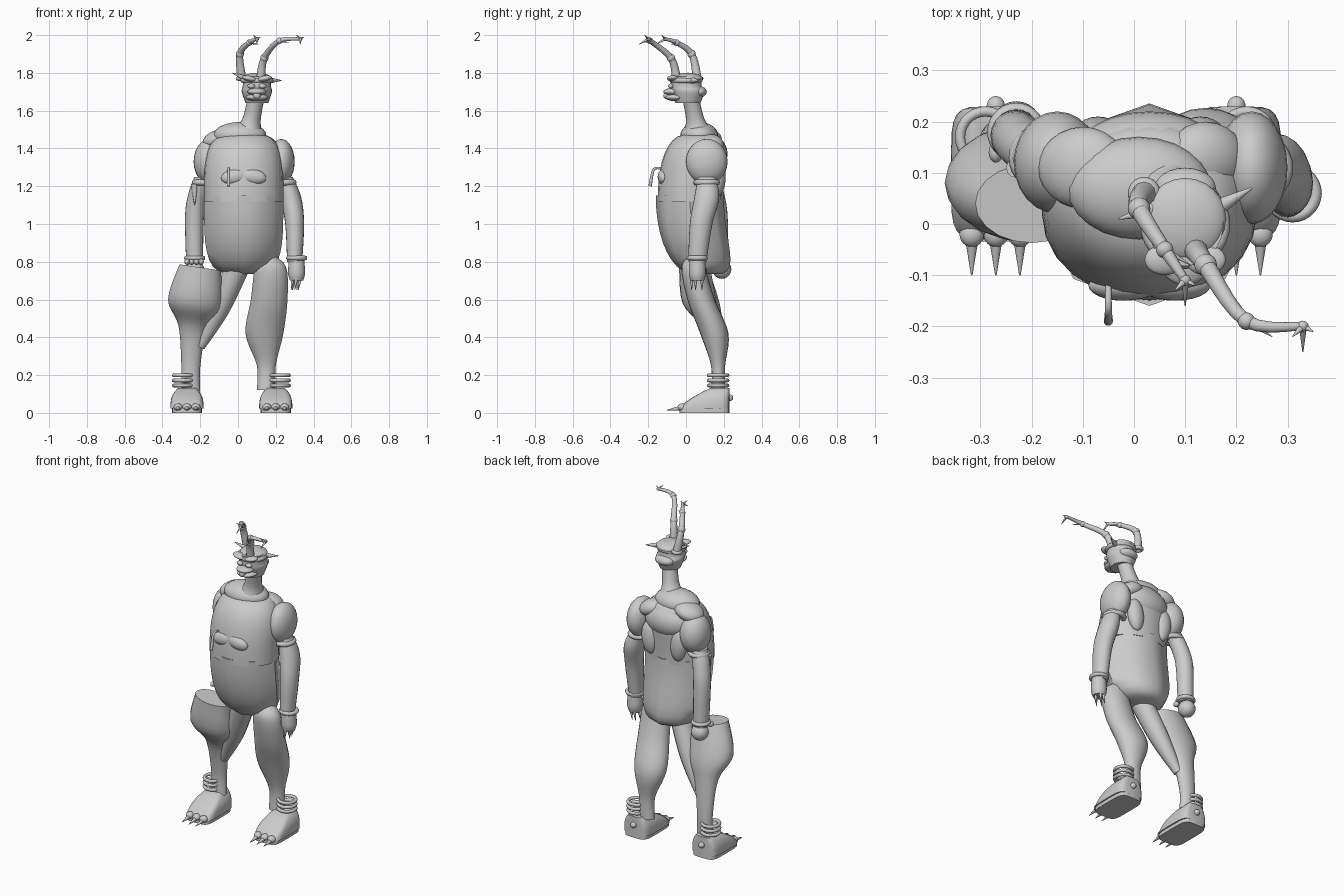
import bpy
import bmesh
import math
from mathutils import Vector

default_cube = bpy.data.objects.get("Cube")
if default_cube:
    bpy.data.objects.remove(default_cube)

grey = (.6, .6, .6, 1)
clay = bpy.data.materials.new("light_grey")
clay.use_nodes = True
clay.diffuse_color = grey
clay.node_tree.nodes["Principled BSDF"].inputs["Base Color"].default_value = grey


def finish(obj, name):
    """Name, colour and smooth a part."""
    obj.name = name
    obj.data.materials.append(clay)
    bpy.ops.object.select_all(action='DESELECT')
    obj.select_set(True)
    bpy.context.view_layer.objects.active = obj
    bpy.ops.object.shade_smooth_by_angle(angle=math.radians(50))


def skin(name, sections):
    """Join sections with equal point counts into a capped surface."""
    bm = bmesh.new()
    loops = [[bm.verts.new(point) for point in section] for section in sections]
    for lower, upper in zip(loops, loops[1:]):
        for i in range(len(lower)):
            bm.faces.new((lower[i - 1], lower[i], upper[i], upper[i - 1]))
    bm.faces.new(loops[0])
    bm.faces.new(loops[-1])
    bmesh.ops.recalc_face_normals(bm, faces=bm.faces)
    mesh = bpy.data.meshes.new(name)
    bm.to_mesh(mesh)
    bm.free()
    obj = bpy.data.objects.new(name, mesh)
    bpy.context.collection.objects.link(obj)
    finish(obj, name)


def circle(sides):
    """Unit circle as sine and cosine pairs, with a corner at the front."""
    angles = [math.tau * i / sides for i in range(sides)]
    return [(math.sin(angle), -math.cos(angle)) for angle in angles]


def smooth_path(points, radii, steps=5):
    """Spline through the points, with the radius as a fourth component."""
    keys = [Vector((*point, radius)) for point, radius in zip(points, radii)]
    padded = [keys[0], *keys, keys[-1]]
    result = []
    for before, start, end, after in zip(padded, padded[1:], padded[2:], padded[3:]):
        for step in range(steps):
            t = step / steps
            leave, arrive = (end - before) / 2, (after - start) / 2
            blend = t * t * (3 - 2 * t)
            result.append(start.lerp(end, blend) + leave * t * (1 - t) ** 2
                          - arrive * t * t * (1 - t))
    return result + [keys[-1]]


def limb(name, path, radii, depth=1, slope=0):
    """Stack of level oval sections; slope tips the sections sideways."""
    skin(name, [[(x + r * u, y + r * v * depth, z + r * u * slope) for u, v in circle(20)]
                for x, y, z, r in smooth_path(path, radii)])


def tube(name, path, radii):
    """Round tube whose sections stand square to the path."""
    samples = smooth_path(path, radii)
    sections = []
    for i, sample in enumerate(samples):
        ahead, behind = samples[min(i + 1, len(samples) - 1)], samples[max(i - 1, 0)]
        turn = Vector((0, 0, 1)).rotation_difference((ahead - behind).to_3d())
        sections.append([sample.to_3d() + turn @ Vector((u, v, 0)) * sample.w
                         for u, v in circle(12)])
    skin(name, sections)


def claw(name, base, offset, radius):
    tip = Vector(base) + Vector(offset)
    tube(name, path=[base, tip], radii=[radius, radius / 9])


def ball(name, center, size, roll=0):
    bpy.ops.mesh.primitive_uv_sphere_add(segments=24, ring_count=14, location=center)
    obj = bpy.context.object
    obj.scale = size
    obj.rotation_euler.y = roll
    finish(obj, name)


def band(name, center, radius, thickness):
    bpy.ops.mesh.primitive_torus_add(location=center, major_radius=radius,
                                     minor_radius=thickness, major_segments=28, minor_segments=8)
    finish(bpy.context.object, name)


def dome(name, base, tip, width, depth, shift, sides):
    """Trunk shell that rounds off toward its tip while drifting backward."""
    sections = []
    for step in range(10):
        t = math.sin(math.pi / 2 * step / 10)
        shrink = (1 - t ** 4) ** .25
        sections.append([(middle + width * shrink * u, .02 + shift * t * t + depth * shrink * v,
                          base + (tip - base) * t) for u, v in circle(sides)])
    skin(name, sections)


# Torso: the chest shell sits inside the rim of an eight-sided belly cup
middle = .03
dome("belly", base=1.15, tip=.73, width=.21, depth=.18, shift=.09, sides=8)
dome("chest", base=1.12, tip=1.48, width=.21, depth=.17, shift=.05, sides=24)
ball("upper_back", center=(middle, .13, 1.37), size=(.15, .09, .1))
ball("collar", center=(.01, .07, 1.47), size=(.14, .1, .07))
ball("right_trapezius", center=(-.1, .11, 1.45), size=(.09, .08, .05), roll=-.3)
ball("left_trapezius", center=(.14, .13, 1.42), size=(.08, .07, .05), roll=.4)

# Back plates and the two raised chest bumps
for name, side in (("left", 1), ("right", -1)):
    ball(name + "_back_plate", center=(middle + side * .1, .17, 1.25),
         size=(.05, .04, .1), roll=side * .1)
    ball(name + "_chest_bump", center=(middle + side * .05, -.12, 1.25),
         size=(.07, .03, .04), roll=side * .15)
tube("chest_hook", path=[(-.05, -.12, 1.29), (-.05, -.17, 1.29), (-.05, -.19, 1.2)],
     radii=[.006, .007, .009])

# Neck and head
limb("neck", path=[(.04, .07, 1.48), (.07, .05, 1.55), (.1, .02, 1.69)], radii=[.09, .05, .045])
face = .1
limb("head", path=[(face, .01, 1.64), (face, .01, 1.7), (face, 0, 1.73), (face, 0, 1.78)],
     radii=[.06, .08, .075, .075], depth=1.1)
ball("crown", center=(face, .01, 1.77), size=(.08, .08, .03))
ball("nape", center=(face, .07, 1.7), size=(.06, .04, .03))
ball("jaw", center=(face, -.05, 1.67), size=(.06, .06, .02))
ball("muzzle", center=(face, -.07, 1.7), size=(.05, .05, .02))
ball("nose", center=(face, -.1, 1.68), size=(.02, .02, .02))
band("brow_band", center=(face, 0, 1.76), radius=.075, thickness=.013)
for name, side in (("left", 1), ("right", -1)):
    ball(name + "_eye", center=(face + side * .03, -.08, 1.73), size=(.02, .015, .013))
    ball(name + "_brow", center=(face + side * .04, -.07, 1.77), size=(.04, .03, .015),
         roll=side * -.2)
claw("right_ear_spike", base=(.04, .03, 1.77), offset=(-.07, -.02, .03), radius=.016)
claw("left_ear_spike", base=(.16, .03, 1.76), offset=(.07, .04, 0), radius=.018)

# Jointed antlers with bony knots and forked tips
antlers = {
    "right_antler": [(.02, .06, 1.77), (.01, .03, 1.9), (.06, -.05, 1.96), (.1, -.11, 1.98)],
    "left_antler": [(.12, -.05, 1.77), (.14, -.08, 1.88), (.22, -.19, 1.97), (.33, -.2, 1.98)],
}
for name, path in antlers.items():
    tube(name, path, radii=[.024, .018, .013, .008])
    band(name + "_base", center=path[0], radius=.02, thickness=.012)
    for knot, radius in zip(path[1:], (.022, .017, .011)):
        ball(name + "_knot", center=knot, size=[radius] * 3)
    for offset in ((0, -.05, -.03), (.02, -.01, .01), (-.02, -.02, .02)):
        claw(name + "_fork", base=path[-1], offset=offset, radius=.008)
    claw(name + "_spur", base=path[-2], offset=(.05, -.03, -.01), radius=.007)

# Left arm with an open clawed hand
ball("left_shoulder", center=(.23, .11, 1.33), size=(.07, .11, .12))
band("left_arm_band", center=(.24, .11, 1.22), radius=.055, thickness=.016)
limb("left_forearm", path=[(.3, .06, .8), (.3, .08, 1), (.28, .11, 1.14), (.25, .11, 1.25)],
     radii=[.04, .05, .055, .04], depth=1.2)
wrist = Vector((.31, .06, .82))
band("left_wrist_band", center=wrist, radius=.045, thickness=.012)
limb("left_hand", path=[wrist - Vector((0, 0, drop)) for drop in (.12, .08, 0)],
     radii=[.035, .045, .04])
for u, v in circle(5):
    claw("left_hand_claw", base=wrist + Vector((u * .02, v * .03, -.1)),
         offset=(-.01, 0, -.07), radius=.012)

# Right arm, set further back, ending in a fist
ball("right_shoulder", center=(-.15, .12, 1.33), size=(.085, .1, .12))
band("right_arm_band", center=(-.18, .13, 1.22), radius=.05, thickness=.015)
limb("right_forearm", path=[(-.23, .18, .8), (-.23, .17, 1.05), (-.21, .15, 1.17), (-.18, .13, 1.25)],
     radii=[.045, .05, .05, .05])
claw("right_arm_pendant", base=(-.23, .11, 1.21), offset=(0, -.01, -.11), radius=.02)
band("right_wrist_band", center=(-.23, .18, .82), radius=.045, thickness=.012)
ball("right_fist", center=(-.23, .19, .76), size=(.05, .05, .05))
for finger in range(4):
    ball("right_knuckle", center=(-.27 + finger / 40, .14, .8), size=(.014, .02, .016))

# Legs: the right one is a wide flat-topped greave beside a thin inner limb
limb("left_leg", path=[(.15, .17, .12), (.15, .17, .25), (.14, .15, .42), (.165, .08, .6),
                       (.17, .04, .77), (.13, .06, .84)],
     radii=[.05, .05, .1, .097, .085, .05], depth=.75)
limb("right_leg", path=[(-.25, .17, .12), (-.25, .17, .25), (-.24, .14, .45), (-.23, .08, .58), (-.2, .04, .77)],
     radii=[.05, .05, .075, .14, .11], depth=.7, slope=-.15)
tube("right_inner_limb", path=[(-.2, .15, .35), (-.1, .11, .55), (0, .06, .78)],
     radii=[.025, .055, .065])


def foot_section(center, width, front, height):
    """Squarish rounded section running from the toe line back to the heel."""
    heel = .23
    reach = (heel - front) / 2
    return [(center + width * math.copysign(abs(u) ** .4, u),
             heel - reach + reach * math.copysign(abs(v) ** .4, v), height) for u, v in circle(24)]


# Feet: sole plate, sloping upper, clawed toes, heel knob and stacked anklets
for name, center, side in (("left", .2, 1), ("right", -.27, -1)):
    skin(name + "_sole", [foot_section(center, .08, -.035, height) for height in (0, .022)])
    skin(name + "_foot", [foot_section(center, .088 - .04 * t ** 3, -.03 + .16 * t ** 1.5, .022 + .11 * t)
                          for t in (step / 6 for step in range(7))])
    for toe in (-1, 0, 1):
        across = center + toe * .047
        ball(name + "_toe", center=(across, -.02, .03), size=(.024, .025, .02))
        claw(name + "_toe_claw", base=(across, -.03, .025), offset=(0, -.07, -.01), radius=.013)
    ball(name + "_heel_knob", center=(center, .23, .08), size=(.018, .02, .018))
    for level in range(3):
        band(name + "_anklet", center=(center + side * .02, .17, .145 + level * .027),
             radius=.05, thickness=.01)
